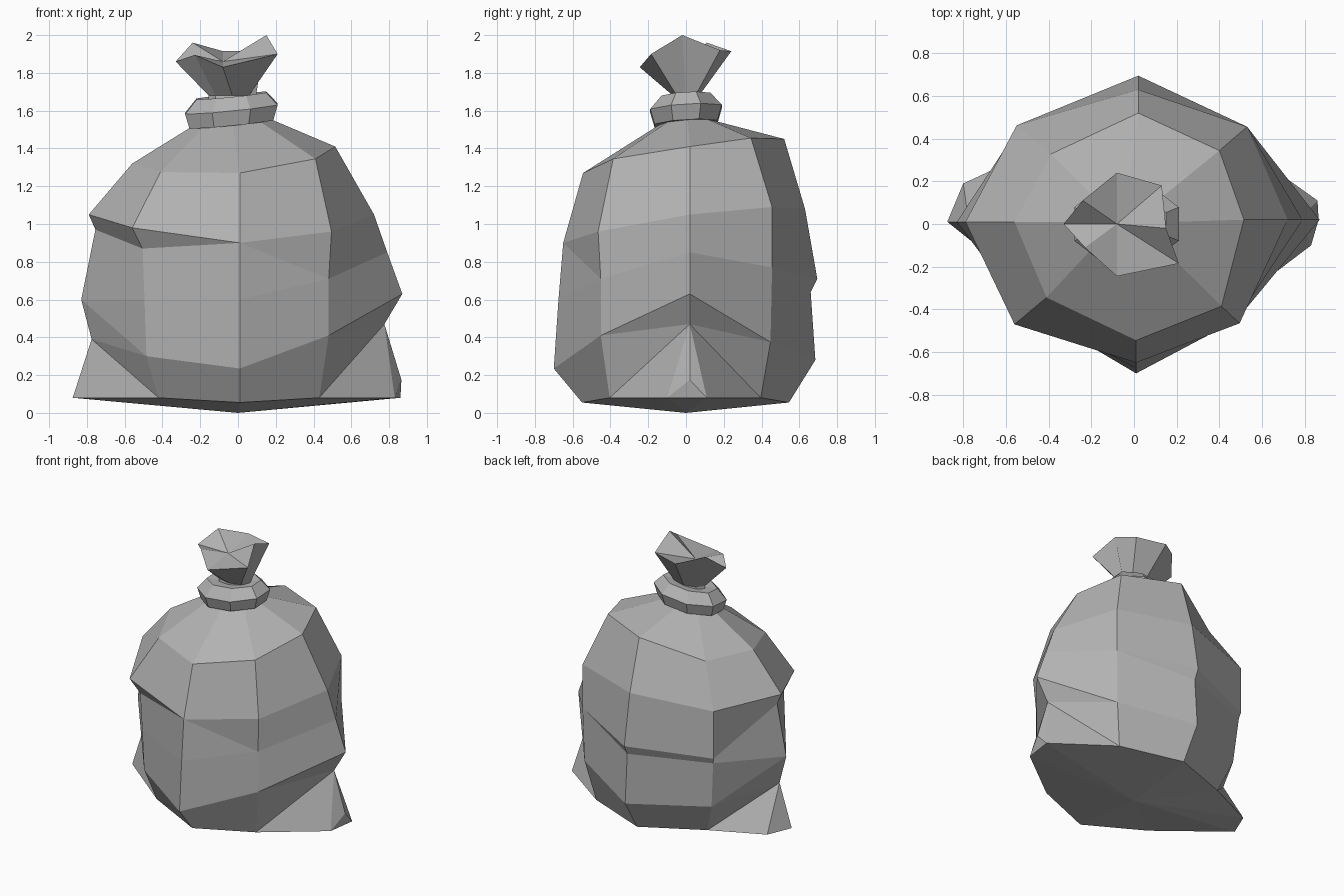
import bpy
import bmesh
from math import cos, sin, pi
from mathutils import Vector

default_cube = bpy.data.objects.get("Cube")
if default_cube:
    bpy.data.objects.remove(default_cube, do_unlink=True)

# One grey plastic for the whole bag
plastic = bpy.data.materials.new("grey_plastic")
plastic.use_nodes = True
grey = (0.45, 0.45, 0.45, 1.0)
plastic.diffuse_color = grey
plastic.node_tree.nodes["Principled BSDF"].inputs["Base Color"].default_value = grey


class Builder:
    """Collects flat faces from points, merging repeated points."""

    def __init__(self):
        self.bm = bmesh.new()
        self.cache = {}

    def vert(self, point):
        key = tuple(round(c, 4) for c in point)
        if key not in self.cache:
            self.cache[key] = self.bm.verts.new(key)
        return self.cache[key]

    def face(self, *points):
        verts = list(dict.fromkeys(self.vert(p) for p in points))
        if len(verts) > 2 and not self.bm.faces.get(verts):
            self.bm.faces.new(verts)

    def fan(self, ring, centre):
        for a, b in zip(ring, ring[1:] + ring[:1]):
            self.face(a, b, centre)

    def loft(self, rings):
        for low, high in zip(rings, rings[1:]):
            for i in range(len(low)):
                j = (i + 1) % len(low)
                self.face(low[i], low[j], high[j], high[i])

    def finish(self, name):
        bmesh.ops.recalc_face_normals(self.bm, faces=self.bm.faces[:])
        mesh = bpy.data.meshes.new(name)
        self.bm.to_mesh(mesh)
        self.bm.free()
        mesh.materials.append(plastic)
        obj = bpy.data.objects.new(name, mesh)
        bpy.context.collection.objects.link(obj)
        return obj


def ellipse(centre, rx, ry, count, lean_x=0.0, lean_y=0.0, start=0.0):
    """Ring of points, tipped by a slope along x and y."""
    ring = []
    for i in range(count):
        a = start + 2 * pi * i / count
        x, y = rx * cos(a), ry * sin(a)
        ring.append(Vector(centre) + Vector((x, y, lean_x * x + lean_y * y)))
    return ring


def column(direction, offset, profile):
    """Vertical seam: (reach, height) pairs pushed out along a direction."""
    dx, dy = direction
    ox, oy = offset
    return [Vector((dx * r + ox, dy * r + oy, z)) for r, z in profile]


# Sack seams, anticlockwise from the left side; repeated points merge creases
left = column((1, 0), (0, .02), [
    (.865, .175), (.775, .47), (.87, .63), (.79, .85), (.79, .85), (.72, 1.05), (.515, 1.41)])
back_left = column((1, .86), (0, 0), [
    (.46, .08), (.52, .375), (.52, .375), (.53, .77), (.53, .77), (.53, 1.09), (.4, 1.455)])
back = column((0, 1), (.02, 0), [
    (.545, .055), (.685, .28), (.685, .28), (.66, .64), (.695, .71), (.63, 1.08), (.52, 1.45)])
back_right = column((-1, .84), (0, 0), [
    (.43, .08), (.51, .3), (.51, .3), (.54, .64), (.55, .68), (.55, 1.03), (.39, 1.31)])
right = column((-1, 0), (0, .01), [
    (.875, .08), (.775, .39), (.83, .6), (.83, .6), (.755, .97), (.79, 1.05), (.56, 1.32)])
front_right = column((-1, -.84), (0, 0), [
    (.42, .08), (.485, .3), (.485, .3), (.495, .6), (.505, .87), (.56, .98), (.41, 1.275)])
front = column((0, -1), (.01, 0), [
    (.55, .055), (.7, .235), (.7, .235), (.675, .6), (.65, .9), (.65, .9), (.545, 1.27)])
front_left = column((1, -.94), (0, 0), [
    (.43, .08), (.48, .41), (.48, .41), (.48, .71), (.48, .71), (.495, .96), (.41, 1.345)])
seams = [left, back_left, back, back_right, right, front_right, front, front_left]

# Sack neck joins every seam
neck = ellipse((-.03, .01, 1.535), .21, .15, len(seams), .08, .06)
for seam, top in zip(seams, neck):
    seam.append(top)

# Pulled-out bottom corners: extra base points beside the two side seams
left_back_tip = Vector((.86, .11, .08))
left_front_tip = Vector((.83, -.1, .08))
right_back_tip = Vector((-.8, .19, .08))

sack = Builder()
sack.loft([[seam[level] for seam in seams] for level in range(1, len(left))])
for a, b in ((back_left, back), (back, back_right),
             (front_right, front), (front, front_left)):
    sack.face(a[0], b[0], b[1], a[1])
for side, corner, tip in ((left, back_left, left_back_tip),
                          (left, front_left, left_front_tip),
                          (right, back_right, right_back_tip),
                          (right, front_right, right[0])):
    sack.face(corner[0], side[1], corner[1])
    sack.face(corner[0], tip, side[1])
    sack.face(tip, side[0], side[1])
sack.face(left_front_tip, left_back_tip, left[0])

# Sack base and hidden cap under the tie
base = [left_back_tip, back_left[0], back[0], back_right[0], right_back_tip,
        right[0], front_right[0], front[0], front_left[0], left_front_tip]
sack.fan(base, Vector((0, 0, 0)))
sack.fan(neck, Vector((-.03, 0, 1.56)))
sack.finish("sack_body")

# Knotted tie: a chunky tilted band
tie = Builder()
tie_rings = [ellipse((-.035, 0, z), rx, ry, 8, .1, .06, pi / 8) for z, rx, ry in (
    (1.53, .15, .1), (1.53, .24, .18), (1.61, .265, .205), (1.68, .2, .14), (1.67, .1, .06))]
tie.loft(tie_rings + tie_rings[:1])
tie.finish("neck_tie")

# Gathered top: a flaring crown with an uneven rim and a sunken middle
rim = [Vector(p) for p in (
    (.15, -.02, 2.0), (.13, .18, 1.92), (-.08, .24, 1.915), (-.24, .11, 1.96),
    (-.33, 0, 1.86), (-.23, -.11, 1.895), (-.08, -.245, 1.83), (.21, -.185, 1.9))]
crown = Builder()
waist = ellipse((-.03, 0, 1.68), .125, .07, len(rim))
foot = ellipse((-.03, 0, 1.6), .13, .08, len(rim))
crown.loft([foot, waist, rim])
crown.fan(rim, Vector((-.08, 0, 1.86)))
crown.fan(foot, Vector((-.03, 0, 1.6)))
crown.finish("gathered_top")
